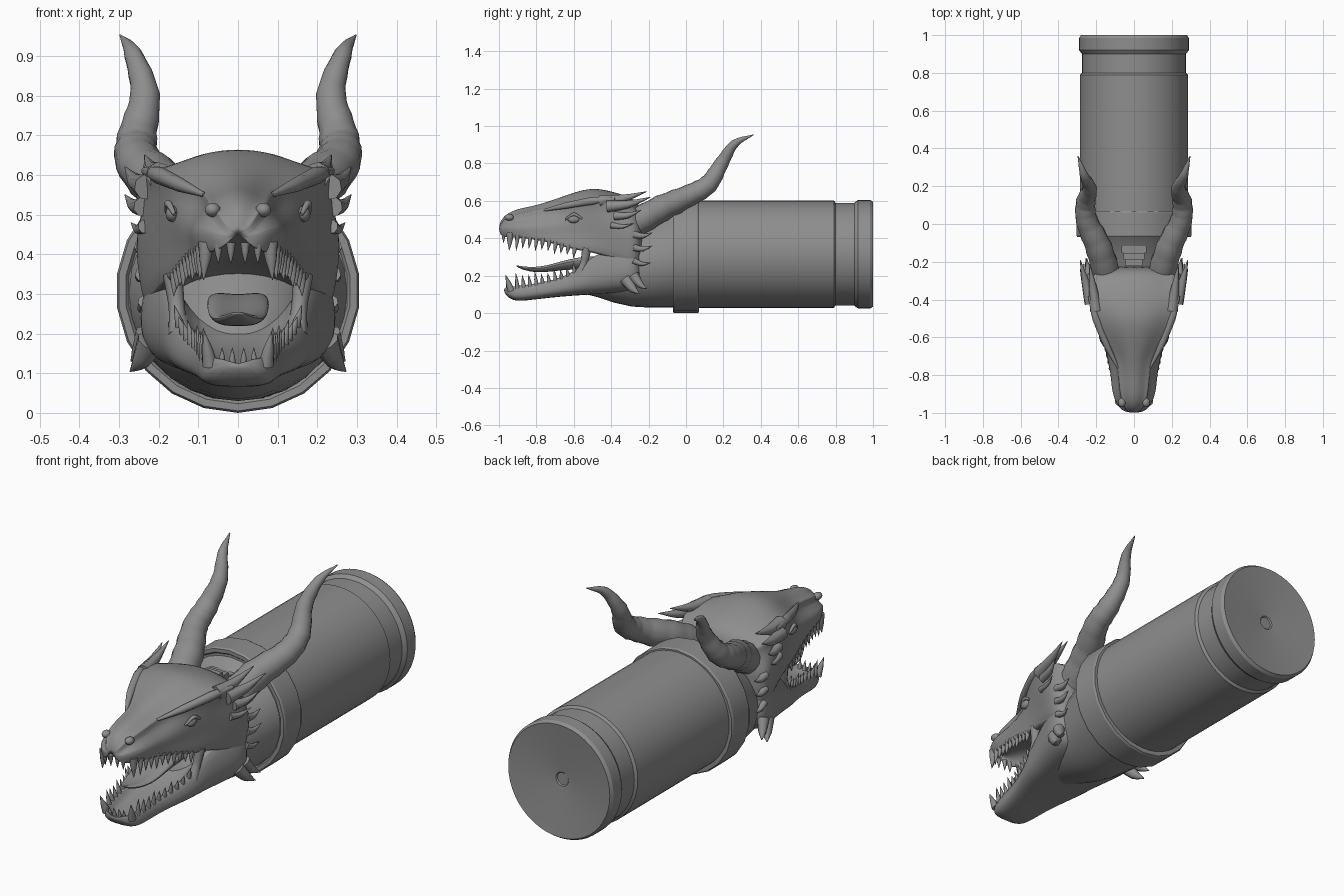
import bpy, bmesh, math
from mathutils import Vector, Quaternion

old = bpy.data.objects.get("Cube")
if old:
    bpy.data.objects.remove(old)

grey = bpy.data.materials.new("plain_grey")
grey.use_nodes = True
colour = (0.27, 0.27, 0.27, 1)
grey.diffuse_color = colour
grey.node_tree.nodes["Principled BSDF"].inputs["Base Color"].default_value = colour


def finish(name, bm, angle=40, subdiv=0):
    """Turn a bmesh into a smooth-shaded object."""
    bmesh.ops.recalc_face_normals(bm, faces=bm.faces)
    mesh = bpy.data.meshes.new(name)
    bm.to_mesh(mesh)
    bm.free()
    mesh.materials.append(grey)
    obj = bpy.data.objects.new(name, mesh)
    bpy.context.collection.objects.link(obj)
    bpy.ops.object.select_all(action="DESELECT")
    obj.select_set(True)
    bpy.context.view_layer.objects.active = obj
    bpy.ops.object.shade_smooth_by_angle(angle=math.radians(angle))
    if subdiv:
        mod = obj.modifiers.new("smooth_form", "SUBSURF")
        mod.levels = mod.render_levels = subdiv
    return obj


def loft(name, rings, angle=40, subdiv=0, caps=True):
    """Skin a row of closed rings."""
    bm = bmesh.new()
    loops = [[bm.verts.new(p) for p in ring] for ring in rings]
    for a, b in zip(loops, loops[1:]):
        for i in range(len(a)):
            j = (i + 1) % len(a)
            bm.faces.new((a[i], a[j], b[j], b[i]))
    if caps:
        bm.faces.new(loops[0])
        bm.faces.new(loops[-1])
    return finish(name, bm, angle, subdiv)


def oval(y, z, rx, rz, n):
    return [(rx * math.sin(k * math.tau / n), y, z + rz * math.cos(k * math.tau / n))
            for k in range(n)]


def lathe(name, profile, n, z, angle=40):
    """Turn a (y, radius) profile about the long axis."""
    return loft(name, [oval(y, z, r, r, n) for y, r in profile], angle)


def tube(name, points, radii, n=8, steps=5, ridge=0.0):
    """Tapered round limb along a smooth path."""
    pts = [Vector(p) for p in points]
    ext = [2 * pts[0] - pts[1]] + pts + [2 * pts[-1] - pts[-2]]
    path, rad = [], []
    for i in range(len(pts) - 1):
        a, b, c, d = ext[i:i + 4]
        for s in range(steps + (i == len(pts) - 2)):
            t = s / steps
            path.append((2 * b + (c - a) * t + (2 * a - 5 * b + 4 * c - d) * t * t
                         + (3 * b - a - 3 * c + d) * t ** 3) / 2)
            bump = 1 + ridge * (s % 3 == 0)
            rad.append((radii[i] + (radii[i + 1] - radii[i]) * t) * bump)
    rings, turn, last = [], Quaternion(), Vector((0, 0, 1))
    for i, p in enumerate(path):
        way = (path[min(i + 1, len(path) - 1)] - path[max(i - 1, 0)]).normalized()
        turn = last.rotation_difference(way) @ turn
        last = way
        rings.append([p + turn @ Vector((rad[i] * math.cos(k * math.tau / n),
                                         rad[i] * math.sin(k * math.tau / n), 0))
                      for k in range(n)])
    return loft(name, rings, 50)


def both(name, points, radii, **kw):
    """One limb on each side."""
    for side, s in (("left", 1), ("right", -1)):
        tube(side + "_" + name, [(s * x, y, z) for x, y, z in points], radii, **kw)


def spike(name, base, tip, r, lift=0.0):
    """Slightly hooked cone, mirrored."""
    mid = (Vector(base) + Vector(tip)) / 2 + Vector((0, 0, lift))
    both(name, [base, mid, tip], [r, r * 0.65, r * 0.05], steps=3)


def mirrored(half, y):
    """Closed ring from a half section that starts and ends on the centre line."""
    return [(x, y, z) for x, z in half] + [(-x, y, z) for x, z in half[-2:0:-1]]


def sample(rows, y):
    for a, b in zip(rows, rows[1:]):
        if y <= b[0]:
            t = (y - a[0]) / (b[0] - a[0])
            return [p + (q - p) * t for p, q in zip(a, b)]
    return rows[-1]


# Shell casing with groove, rim and dished base
lathe("casing", [(-.06, .24), (-.06, .287), (.79, .287), (.8, .275), (.9, .275), (.91, .283),
                 (.92, .29), (.985, .29), (1, .28), (.985, .15), (.975, .035),
                 (.97, .03), (.97, .004)], 48, .315, 30)
# Faceted collar
loft("collar", [oval(y, .308, r, r, 22) for y, r in
                ((-.05, .27), (-.07, .285), (-.07, .303), (-.06, .308), (.06, .308),
                 (.07, .303), (.07, .28))], 25)
# Neck under the skull
loft("neck", [oval(y, (top + low) / 2, w, (top - low) / 2, 28) for y, w, low, top in
              ((-.04, .28, .03, .59), (-.1, .265, .03, .54), (-.2, .235, .03, .5),
               (-.29, .21, .035, .47), (-.38, .18, .055, .4), (-.47, .14, .085, .3),
               (-.55, .08, .105, .2))])

# Skull: y, crown z, brow x, brow z, side x, side z, lip x, lip z
skull = [(-1, .48, .03, .47, .045, .45, .03, .42),
         (-.97, .53, .055, .515, .085, .47, .07, .40),
         (-.9, .562, .08, .535, .12, .47, .105, .40),
         (-.8, .578, .085, .55, .125, .47, .125, .39),
         (-.7, .612, .10, .565, .145, .48, .15, .365),
         (-.6, .648, .17, .585, .165, .49, .175, .335),
         (-.5, .675, .22, .605, .20, .49, .195, .32),
         (-.4, .655, .25, .615, .24, .48, .22, .29),
         (-.3, .625, .25, .58, .27, .45, .245, .25),
         (-.22, .57, .19, .52, .25, .43, .22, .25)]
rings = []
for y, zt, bx, bz, sx, sz, lx, lz in skull:
    rings.append(mirrored([(0, zt), (bx * .4, zt - .01), (bx * .75, (zt + bz) / 2 - .015),
                           (bx, bz), (bx * .93, bz - .035), (sx, sz), (sx * .96, (sz + lz) / 2),
                           (lx, lz), (lx * .8, lz + .005), (lx * .6, lz + .045),
                           (0, lz + .06)], y))
loft("skull", rings, 60, 2)

# Lower jaw: y, half width, rim z, underside z
jaw = [(-.975, .05, .14, .11), (-.93, .09, .145, .062), (-.85, .105, .155, .068),
       (-.75, .12, .17, .08), (-.65, .155, .2, .09), (-.58, .18, .24, .095),
       (-.5, .2, .31, .1), (-.4, .23, .35, .105), (-.3, .26, .37, .115), (-.22, .235, .36, .14)]
rings = []
for y, w, rim, low in jaw:
    floor = low + (rim - low) * .6
    rings.append(mirrored([(0, floor), (w * .55, floor), (w * .72, rim - .005), (w * .87, rim),
                           (w * .97, rim * .7 + low * .3), (w, rim * .3 + low * .7),
                           (w * .8, low + .005), (w * .4, low), (0, low)], y))
loft("lower_jaw", rings, 60, 2)

# Tongue
loft("tongue", [mirrored([(0, z - .01), (w * .6, z), (w, z - .012), (w * .6, z - t), (0, z - t)], y)
                for y, z, w, t in ((-.91, .262, .012, .012), (-.86, .25, .05, .025),
                                   (-.77, .25, .08, .035), (-.67, .28, .09, .05),
                                   (-.57, .305, .09, .07), (-.45, .31, .08, .08))], 60, 2)

# Horns with growth ridges
both("horn", [(.14, -.29, .47), (.185, -.13, .56), (.25, .02, .63), (.255, .12, .69),
              (.235, .19, .80), (.265, .26, .905), (.297, .36, .953)],
     [.075, .07, .057, .05, .037, .022, .002], n=14, steps=6, ridge=.05)

# Brow, cheek and jaw spikes
for i, (base, tip, r) in enumerate((
        ((.2, -.46, .6), (.235, -.21, .65), .033), ((.23, -.42, .57), (.285, -.19, .62), .033),
        ((.24, -.38, .52), (.285, -.24, .55), .025), ((.235, -.4, .47), (.27, -.28, .48), .018),
        ((.24, -.28, .42), (.25, -.18, .43), .022), ((.24, -.28, .35), (.255, -.18, .36), .02),
        ((.235, -.28, .28), (.25, -.19, .27), .018), ((.22, -.32, .18), (.272, -.25, .105), .036),
        ((.23, -.28, .2), (.27, -.21, .13), .03))):
    spike(f"spike_{i + 1}", base, tip, r, -.012)

# Brow ridges, and muscles at the mouth corners
both("brow_ridge", [(.085, -.76, .55), (.145, -.64, .575), (.2, -.5, .6), (.235, -.38, .61)],
     [.006, .018, .022, .01])
both("mouth_muscle", [(.15, -.57, .2), (.155, -.545, .27), (.165, -.53, .35)],
     [.025, .02, .025])

# Eyes, eyelids and nostrils
for side, s in (("left", 1), ("right", -1)):
    for part, place, size in (("eye", (.166, -.6, .502), (.017, .033, .021)),
                              ("nostril", (.064, -.945, .512), (.02, .025, .018))):
        bm = bmesh.new()
        bmesh.ops.create_uvsphere(bm, u_segments=14, v_segments=8, radius=1)
        bmesh.ops.scale(bm, vec=size, verts=bm.verts)
        bmesh.ops.translate(bm, vec=(s * place[0], place[1], place[2]), verts=bm.verts)
        finish(f"{side}_{part}", bm, 60)
both("eyelid", [(.16, -.645, .5), (.176, -.6, .528), (.18, -.555, .505)], [.005, .01, .005])

# Upper teeth follow the lip, lower teeth follow the jaw rim
for i in range(10):
    y = -.9 + i * .034
    x, z = sample(skull, y)[6:8]
    size = .055 - .003 * i + .012 * (i % 3 == 0)
    spike(f"upper_tooth_{i + 1}", (x * .9, y, z + .02), (x * .92, y - .008, z - size), .014)
    x, z = sample(jaw, y)[1:3]
    spike(f"lower_tooth_{i + 1}", (x * .82, y, z - .02), (x * .92, y - .01, z + size), .013)
spike("upper_fang", (.08, -.94, .43), (.087, -.945, .335), .022)
spike("lower_fang", (.07, -.935, .12), (.085, -.965, .205), .02)
for x in (.018, .05):
    spike("front_upper_tooth", (x, -.975, .43), (x, -.975, .375), .012)
    spike("front_lower_tooth", (x * .8, -.95, .12), (x * .8, -.96, .165), .01)

# Stepped spine plates between the horns
for i in range(3):
    bm = bmesh.new()
    bmesh.ops.create_cube(bm, size=1)
    bmesh.ops.scale(bm, vec=(.13 - .02 * i, .035, .05), verts=bm.verts)
    bmesh.ops.translate(bm, vec=(0, -.135 - .035 * i, .51 + .012 * i), verts=bm.verts)
    finish(f"spine_plate_{i + 1}", bm)
